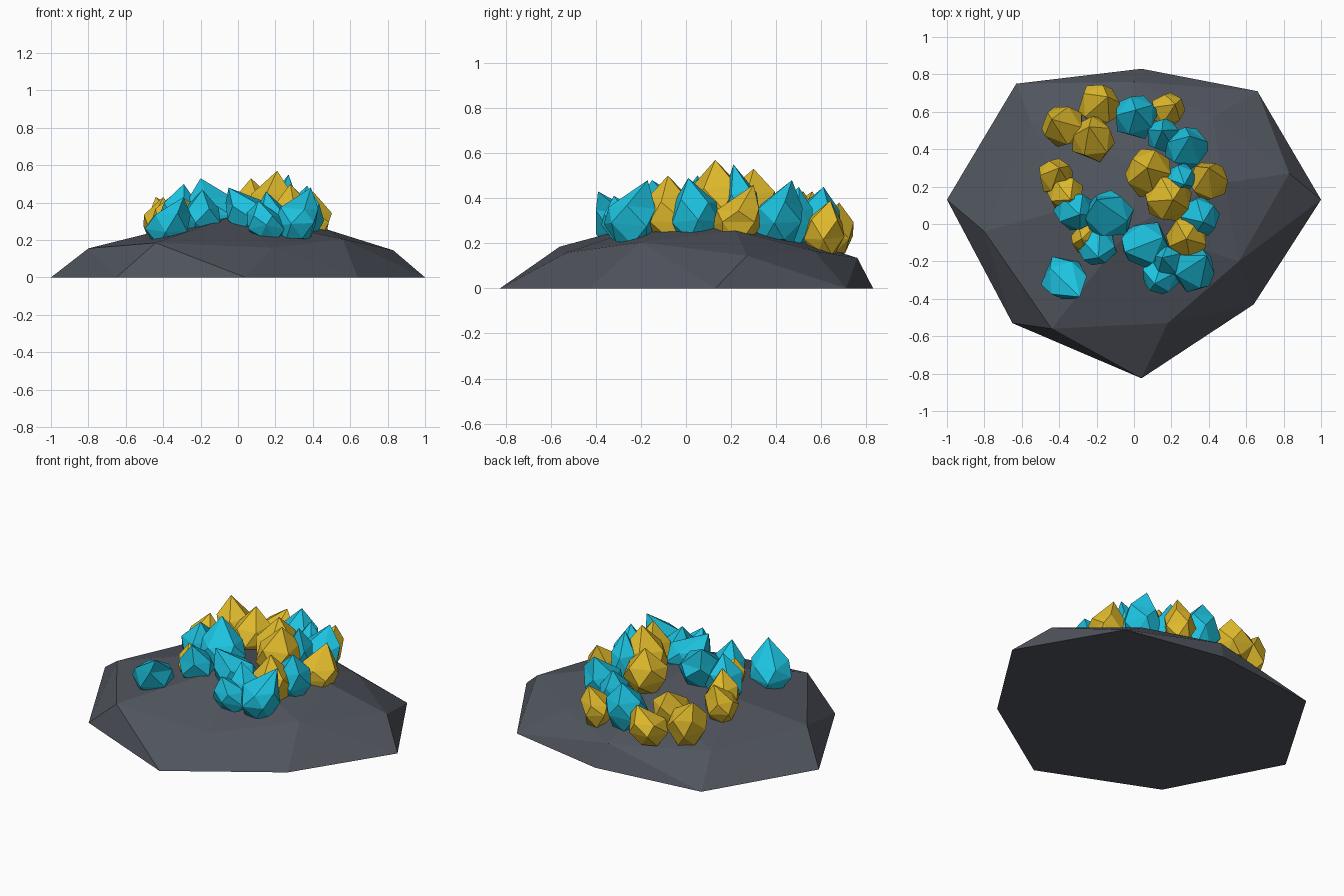
import bpy, bmesh, math, random
from mathutils import Vector

if "Cube" in bpy.data.objects:
    bpy.data.objects.remove(bpy.data.objects["Cube"])

random.seed(11)


def material(name, rgb):
    m = bpy.data.materials.new(name)
    m.diffuse_color = (*rgb, 1)
    m.use_nodes = True
    m.node_tree.nodes["Principled BSDF"].inputs["Base Color"].default_value = m.diffuse_color
    return m


rock = material("dark slate", (0.080, 0.089, 0.109))
teal = material("teal crystal", (0.012, 0.54, 0.74))
gold = material("gold crystal", (0.74, 0.49, 0.025))


def finish(name, bm, mat):
    bmesh.ops.recalc_face_normals(bm, faces=bm.faces)
    mesh = bpy.data.meshes.new(name)
    bm.to_mesh(mesh)
    bm.free()
    mesh.materials.append(mat)
    obj = bpy.data.objects.new(name, mesh)
    bpy.context.collection.objects.link(obj)


# Faceted rock mound: ground outline, shoulder ring and crest, wrapped as a hull
outline = [(-1, .13), (-.63, .75), (.04, .83), (.66, .71),
           (1, .13), (.64, -.43), (.04, -.825), (-.65, -.53)]
shoulder = [(-.80, -.04, .155), (-.55, .54, .15), (.0, .76, .135), (.42, .57, .165),
            (.83, .27, .145), (.56, -.20, .205), (.18, -.53, .158), (-.44, -.56, .185)]
crest = [(-.02, -.02, .33), (.03, .30, .28), (.48, .22, .255), (-.36, .08, .265)]
bm = bmesh.new()
for p in [(x, y, 0) for x, y in outline] + shoulder + crest:
    bm.verts.new(p)
bmesh.ops.convex_hull(bm, input=bm.verts)
bmesh.ops.delete(bm, geom=[v for v in bm.verts if not v.link_faces], context='VERTS')
finish("rock_mound", bm, rock)


# Rough five-sided crystal, widest in the middle, with a leaning point
def crystal(name, x, y, r, tip, mat):
    sides = 5
    z0 = 0.29 - 0.2 * math.hypot(x, y - 0.1) - 0.1 * max(0, y - 0.4)
    base, tip = Vector((x, y, z0)), Vector(tip)
    spin = random.uniform(0, math.tau)
    bm = bmesh.new()
    rings = []
    for k, (along, lean, width) in enumerate([(0, 0, .68), (.3, .03, 1.1), (.6, .2, .98)]):
        centre = base.copy()
        centre.xy += (tip.xy - base.xy) * lean
        centre.z += (tip.z - z0) * along
        ring = []
        for i in range(sides):
            a = spin + math.tau * (i + k * .4 + random.uniform(-.1, .1)) / sides
            w = r * width * random.uniform(.95, 1.05)
            ring.append(bm.verts.new(centre + Vector((
                w * math.cos(a), w * math.sin(a), random.uniform(-.015, .015)))))
        rings.append(ring)
    point = bm.verts.new(tip)
    bm.faces.new(rings[0])
    for i in range(sides):
        j = (i + 1) % sides
        for low, high in zip(rings, rings[1:]):
            bm.faces.new((low[i], low[j], high[i]))
            bm.faces.new((low[j], high[j], high[i]))
        bm.faces.new((rings[2][i], rings[2][j], point))
    finish(name, bm, mat)


# Crystal clusters: centre x, y, radius, then tip x, y, z
teal_crystals = [
    (-.38, -.28, .11, -.29, -.39, .43), (-.20, -.11, .10, -.19, -.18, .47),
    (-.13, .04, .12, -.20, .13, .53), (-.32, .07, .10, -.29, .05, .50),
    (.07, -.10, .115, -.05, -.15, .48), (.15, -.27, .10, .11, -.32, .41),
    (.31, -.25, .11, .39, -.17, .48), (.35, .04, .10, .37, .01, .49),
    (.25, .25, .075, .27, .21, .55), (.28, .40, .11, .30, .47, .48),
    (.16, .47, .085, .15, .50, .45), (.01, .57, .11, .01, .61, .45),
    (.18, -.20, .08, .15, -.18, .46)]
gold_crystals = [
    (-.25, -.08, .08, -.28, -.08, .42), (-.42, .25, .09, -.40, .30, .43),
    (-.37, .17, .09, -.34, .13, .45), (-.37, .52, .11, -.44, .56, .43),
    (-.22, .45, .11, -.24, .52, .43), (-.19, .63, .11, -.14, .68, .38),
    (.18, .61, .085, .22, .64, .39), (.08, .27, .12, .07, .30, .53),
    (.18, .14, .12, .21, .13, .57), (.40, .22, .10, .40, .30, .46),
    (.29, -.07, .11, .28, -.08, .50)]
for label, mat, group in (("teal", teal, teal_crystals), ("gold", gold, gold_crystals)):
    for n, (x, y, r, *tip) in enumerate(group, 1):
        crystal(f"{label}_crystal_{n}", x, y, r, tip, mat)
